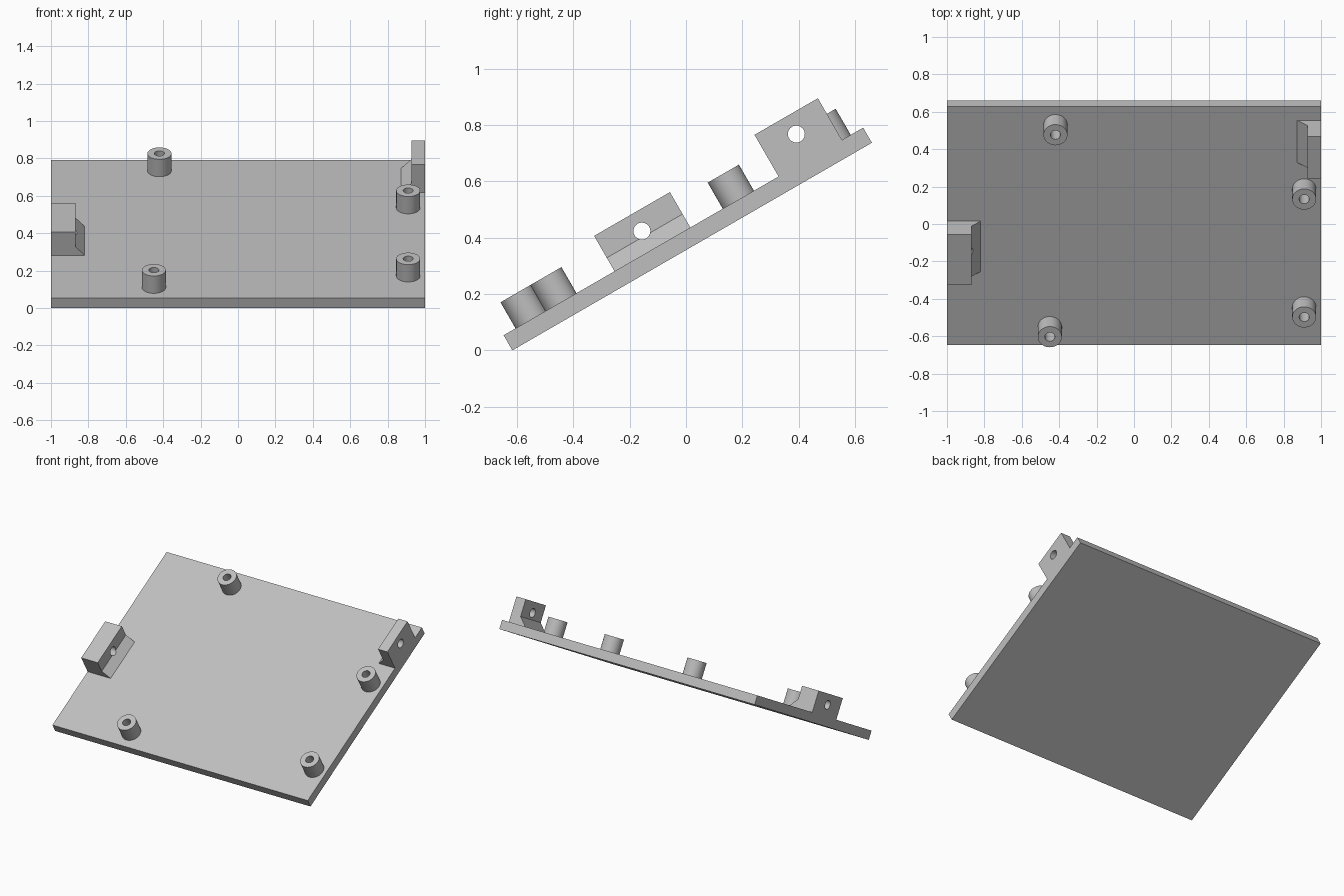
import bpy, bmesh, math
from mathutils import Matrix

cube = bpy.data.objects.get("Cube")
if cube:
    bpy.data.objects.remove(cube, do_unlink=True)

grey = bpy.data.materials.new("plain grey")
grey.use_nodes = True
colour = (0.52, 0.52, 0.52, 1)
grey.diffuse_color = colour
grey.node_tree.nodes["Principled BSDF"].inputs["Base Color"].default_value = colour

# Parts are built flat (x across, y up the slope, z off the plate), then tilted
TILT = Matrix.Translation((0, -0.617, 0)) @ Matrix.Rotation(math.radians(30), 4, 'X')
LENGTH, THICK = 1.475, 0.062


def finish(name, bm):
    bmesh.ops.recalc_face_normals(bm, faces=bm.faces)
    mesh = bpy.data.meshes.new(name)
    bm.to_mesh(mesh)
    bm.free()
    mesh.materials.append(grey)
    obj = bpy.data.objects.new(name, mesh)
    bpy.context.collection.objects.link(obj)
    obj.matrix_world = TILT
    return obj


def activate(obj):
    bpy.ops.object.select_all(action='DESELECT')
    obj.select_set(True)
    bpy.context.view_layer.objects.active = obj


def extrusion(name, profile, start, end):
    """Extrude an (x, z) profile along the slope."""
    bm = bmesh.new()
    face = bm.faces.new([bm.verts.new((x, start, z)) for x, z in profile])
    geom = bmesh.ops.extrude_face_region(bm, geom=[face])["geom"]
    verts = [g for g in geom if isinstance(g, bmesh.types.BMVert)]
    bmesh.ops.translate(bm, verts=verts, vec=(0, end - start, 0))
    return finish(name, bm)


def bore(obj, x, y, z, radius=0.03):
    """Cut a sideways round hole through a block."""
    bm = bmesh.new()
    place = Matrix.Translation((x, y, z)) @ Matrix.Rotation(math.pi / 2, 4, 'Y')
    bmesh.ops.create_cone(bm, cap_ends=True, segments=40, radius1=radius,
                          radius2=radius, depth=0.6, matrix=place)
    cutter = finish("hole_cutter", bm)
    cutter.hide_render = True
    mod = obj.modifiers.new("hole", 'BOOLEAN')
    mod.operation, mod.object, mod.solver = 'DIFFERENCE', cutter, 'EXACT'
    activate(obj)
    bpy.ops.object.modifier_apply(modifier=mod.name)
    bpy.data.objects.remove(cutter, do_unlink=True)
    bpy.ops.object.shade_smooth_by_angle(angle=math.radians(30))


def post(name, x, y, outer=0.064, inner=0.027, top=0.169):
    """Hollow round standoff, turned from a rectangular section."""
    bm = bmesh.new()
    section = [(inner, THICK), (outer, THICK), (outer, top), (inner, top)]
    verts = [bm.verts.new((r, 0, z)) for r, z in section]
    edges = [bm.edges.new((verts[i], verts[(i + 1) % 4])) for i in range(4)]
    bmesh.ops.spin(bm, geom=verts + edges, cent=(0, 0, 0), axis=(0, 0, 1),
                   angle=math.tau, steps=48, use_merge=True)
    bmesh.ops.remove_doubles(bm, verts=bm.verts, dist=0.0001)
    bmesh.ops.translate(bm, verts=bm.verts, vec=(x, y, 0))
    activate(finish(name, bm))
    bpy.ops.object.shade_smooth_by_angle(angle=math.radians(30))


def bracket(name, side, body, lip, start, end, top, hole_z):
    """Side block with a sloped lip along its inner foot."""
    profile = [(1, THICK), (1, top), (body, top), (body, 0.117), (lip, THICK)]
    block = extrusion(name, [(side * x, z) for x, z in profile], start, end)
    bore(block, side * 0.93, (start + end) / 2, hole_z)


# Base plate
extrusion("base_plate", [(-1, 0), (1, 0), (1, THICK), (-1, THICK)], 0, LENGTH)

# Side brackets
bracket("left_bracket", 1, 0.927, 0.872, 1.128, 1.388, 0.233, 0.161)
bracket("right_bracket", -1, 0.87, 0.82, 0.455, 0.766, 0.207, 0.137)

# Standoff posts
post("front_right_post", -0.45, 0.113)
post("front_left_post", 0.91, 0.235)
post("back_left_post", 0.91, 0.963)
post("back_right_post", -0.42, 1.36)
